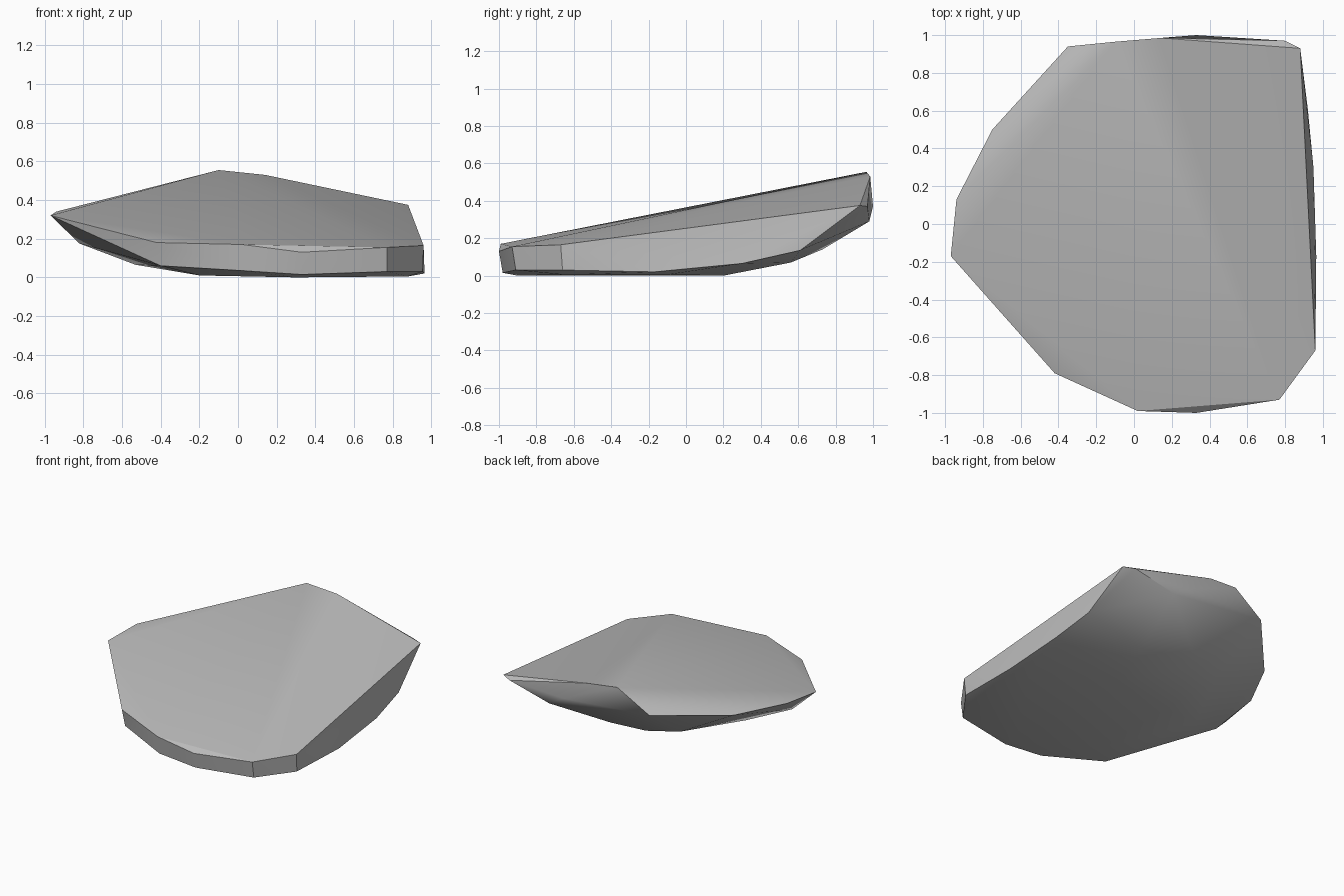
import bpy
import bmesh
import math

default_cube = bpy.data.objects.get("Cube")
if default_cube:
    bpy.data.objects.remove(default_cube, do_unlink=True)


def flat_material(name, colour):
    material = bpy.data.materials.new(name)
    material.use_nodes = True
    material.diffuse_color = colour
    shader = material.node_tree.nodes["Principled BSDF"]
    shader.inputs["Base Color"].default_value = colour
    shader.inputs["Roughness"].default_value = 0.8
    return material


def hull_object(name, rings, material):
    """Wrap a tight convex skin around several rings of corner points."""
    bm = bmesh.new()
    for ring in rings:
        for corner in ring:
            bm.verts.new(corner)
    result = bmesh.ops.convex_hull(bm, input=list(bm.verts))
    loose = set(result["geom_interior"]) | set(result["geom_unused"])
    loose_verts = [v for v in loose if isinstance(v, bmesh.types.BMVert)]
    bmesh.ops.delete(bm, geom=loose_verts, context="VERTS")
    # Merge nearly coplanar triangles into broad facets
    bmesh.ops.dissolve_limit(bm, angle_limit=math.radians(1),
                             verts=list(bm.verts), edges=list(bm.edges))
    bmesh.ops.recalc_face_normals(bm, faces=list(bm.faces))
    mesh = bpy.data.meshes.new(name)
    bm.to_mesh(mesh)
    bm.free()
    mesh.materials.append(material)
    obj = bpy.data.objects.new(name, mesh)
    bpy.context.collection.objects.link(obj)
    return obj


# Rim of the sloping top, from the right tip round the front to the back
top_rim = [
    (-.97, -.17, .32), (-.42, -.79, .18), (.02, -.99, .17),
    (.77, -.93, .155), (.96, -.67, .165), (.88, .93, .375),
    (.14, .985, .53), (-.1, .965, .555), (-.94, .13, .34),
]

# Lower edge of the chamfer at the back, and the overhanging back lip
back_chamfer = [(-.35, .94, .4), (-.75, .5, .34)]
back_lip = [(.33, 1, .37), (.8, .97, .37), (.46, .98, .29)]

# Bottom edge of the front and left walls
wall_foot = [
    (-.4, -.78, .06), (.02, -.97, .035), (.33, -1, .13), (.33, -.98, .015),
    (.77, -.91, .03), (.955, -.66, .03), (.965, -.17, .02),
    (.95, .3, .065), (.92, .61, .135),
]

# Underside, flat in the middle and rising to the right and the back
underside = [
    (-.2, -.6, .01), (.3, -.9, 0), (.88, -.65, .005), (.85, -.1, .005),
    (.3, .2, 0), (-.2, .1, .01), (-.53, .03, .065), (-.82, -.1, .175),
    (-.3, .5, .095), (-.1, .62, .095), (.4, .56, .07), (.12, .73, .14),
]

stone = flat_material("grey stone", (0.5, 0.5, 0.5, 1))
rock = hull_object(
    "rock_slab", [top_rim, back_chamfer, back_lip, wall_foot, underside], stone)

# Soft shading over shallow folds, crisp at the rim
bpy.ops.object.select_all(action="DESELECT")
rock.select_set(True)
bpy.context.view_layer.objects.active = rock
bpy.ops.object.shade_smooth_by_angle(angle=math.radians(30))
